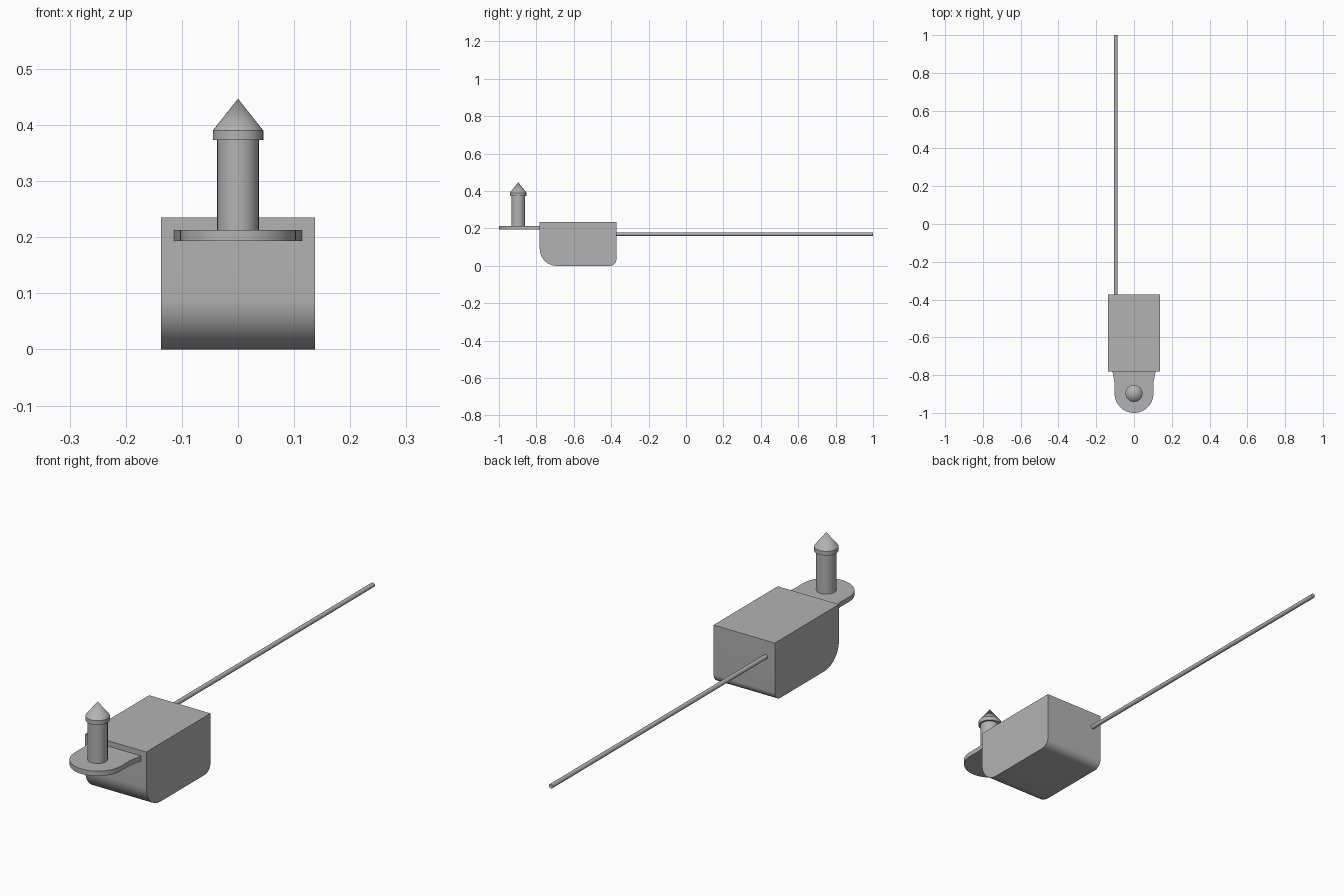
import bpy, bmesh, math
from mathutils import Matrix

cube = bpy.data.objects.get("Cube")
if cube:
    bpy.data.objects.remove(cube, do_unlink=True)

GREY = (0.45, 0.45, 0.45, 1)
grey = bpy.data.materials.new("plain grey")
grey.use_nodes = True
grey.diffuse_color = GREY
grey.node_tree.nodes["Principled BSDF"].inputs["Base Color"].default_value = GREY


def finish(name, bm):
    bmesh.ops.recalc_face_normals(bm, faces=bm.faces)
    mesh = bpy.data.meshes.new(name)
    bm.to_mesh(mesh)
    bm.free()
    mesh.materials.append(grey)
    obj = bpy.data.objects.new(name, mesh)
    bpy.context.collection.objects.link(obj)
    bpy.ops.object.select_all(action='DESELECT')
    obj.select_set(True)
    bpy.context.view_layer.objects.active = obj
    bpy.ops.object.shade_smooth_by_angle(angle=math.radians(30))
    return obj


def arc(cu, cv, r, start, end, steps):
    angles = [math.radians(start + (end - start) * i / steps) for i in range(steps + 1)]
    return [(cu + r * math.cos(a), cv + r * math.sin(a)) for a in angles]


def extrude(name, points, offset):
    bm = bmesh.new()
    face = bm.faces.new([bm.verts.new(p) for p in points])
    new = bmesh.ops.extrude_face_region(bm, geom=[face])["geom"]
    bmesh.ops.translate(bm, vec=offset,
                        verts=[v for v in new if isinstance(v, bmesh.types.BMVert)])
    return finish(name, bm)


# Housing: side profile with a large front and a small rear bottom radius
HALF, FRONT, BACK, TOP = 0.137, -0.782, -0.372, 0.235
side = [(BACK, TOP), (FRONT, TOP)]
side += arc(FRONT + 0.09, 0.09, 0.09, 180, 270, 16)
side += arc(BACK - 0.035, 0.035, 0.035, 270, 360, 10)
extrude("housing", [(-HALF, y, z) for y, z in side], (2 * HALF, 0, 0))

# Mounting tab: rounded tip, flaring slightly where it meets the housing
PIN_Y = -0.897
tab = [(0.114, FRONT + 0.01), (-0.114, FRONT + 0.01), (-0.114, FRONT), (-0.103, -0.84)]
tab += arc(0, PIN_Y, 0.103, 180, 360, 32)
tab += [(0.103, -0.84), (0.114, FRONT)]
extrude("mounting_tab", [(x, y, 0.193) for x, y in tab], (0, 0, 0.02))

# Pin: turned shaft, collar and pointed tip
bm = bmesh.new()
profile = [(0, 0.205), (0.037, 0.205), (0.037, 0.373), (0.045, 0.373), (0.045, 0.39), (0, 0.447)]
verts = [bm.verts.new((r, PIN_Y, z)) for r, z in profile]
edges = [bm.edges.new(pair) for pair in zip(verts, verts[1:])]
bmesh.ops.spin(bm, geom=verts + edges, cent=(0, PIN_Y, 0), axis=(0, 0, 1),
               angle=math.tau, steps=40, use_duplicate=False)
bmesh.ops.remove_doubles(bm, verts=bm.verts, dist=0.0001)
finish("locking_pin", bm)

# Lead wire: thin straight rod out of the rear
bm = bmesh.new()
start, end = BACK - 0.01, 1.0
place = Matrix.Translation((-0.096, (start + end) / 2, 0.169)) @ Matrix.Rotation(math.pi / 2, 4, 'X')
bmesh.ops.create_cone(bm, cap_ends=True, segments=20, radius1=0.009, radius2=0.009,
                      depth=end - start, matrix=place)
finish("lead_wire", bm)
